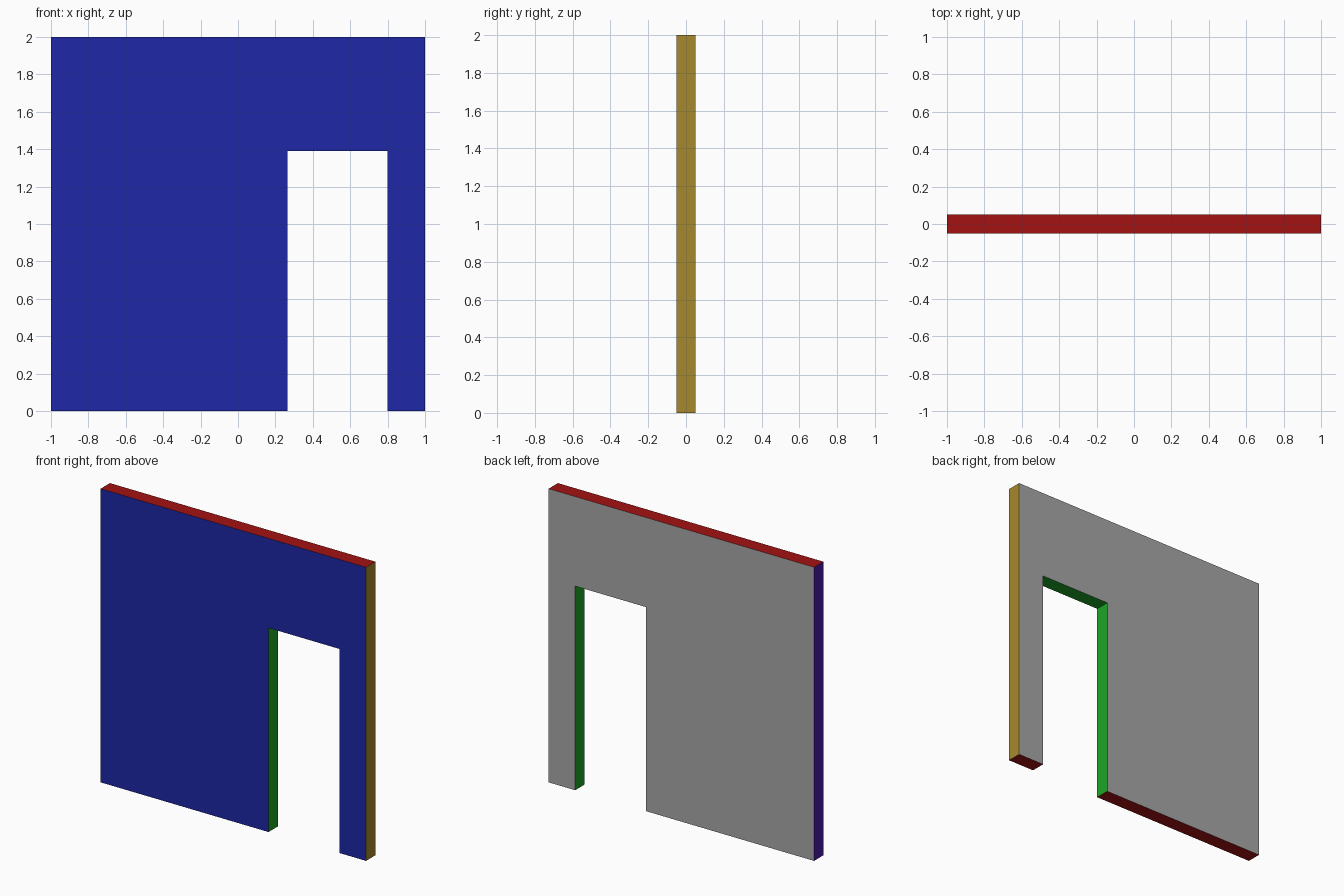
import bpy
import bmesh

if "Cube" in bpy.data.objects:
    bpy.data.objects.remove(bpy.data.objects["Cube"])

HALF_W, HEIGHT, HALF_T = 1.0, 2.0, 0.05
DOOR_L, DOOR_R, DOOR_H = 0.265, 0.80, 1.39

COLOURS = {
    "back_grey": (0.39, 0.39, 0.39, 1),
    "front_blue": (0.013, 0.02, 0.38, 1),
    "right_ochre": (0.38, 0.25, 0.026, 1),
    "left_purple": (0.07, 0.01, 0.38, 1),
    "edge_red": (0.37, 0.006, 0.006, 1),
    "doorway_green": (0.013, 0.38, 0.02, 1),
}

mesh = bpy.data.meshes.new("wall_with_doorway")
wall = bpy.data.objects.new("wall_with_doorway", mesh)
bpy.context.collection.objects.link(wall)

# One flat colour per side of the wall
slot = {}
for name, colour in COLOURS.items():
    mat = bpy.data.materials.new(name)
    mat.diffuse_color = colour
    mat.use_nodes = True
    mat.node_tree.nodes["Principled BSDF"].inputs["Base Color"].default_value = mat.diffuse_color
    slot[name] = len(mesh.materials)
    mesh.materials.append(mat)

# Wall outline with the doorway notch, extruded through the thickness
outline = [(-HALF_W, 0), (DOOR_L, 0), (DOOR_L, DOOR_H), (DOOR_R, DOOR_H),
           (DOOR_R, 0), (HALF_W, 0), (HALF_W, HEIGHT), (-HALF_W, HEIGHT)]
bm = bmesh.new()
front = bm.faces.new([bm.verts.new((x, -HALF_T, z)) for x, z in outline])
extruded = bmesh.ops.extrude_face_region(bm, geom=[front], use_keep_orig=True)
back_verts = [g for g in extruded["geom"] if isinstance(g, bmesh.types.BMVert)]
bmesh.ops.translate(bm, verts=back_verts, vec=(0, 2 * HALF_T, 0))
bmesh.ops.recalc_face_normals(bm, faces=bm.faces)


def side_of(face):
    """Name the side of the wall that a face belongs to."""
    c, n = face.calc_center_median(), face.normal
    if abs(n.y) > 0.5:
        return "front_blue" if n.y < 0 else "back_grey"
    if abs(n.z) > 0.5 and (c.z < 0.01 or c.z > HEIGHT - 0.01):
        return "edge_red"
    if c.x > HALF_W - 0.01:
        return "right_ochre"
    if c.x < -HALF_W + 0.01:
        return "left_purple"
    return "doorway_green"


for f in bm.faces:
    f.material_index = slot[side_of(f)]
bm.to_mesh(mesh)
bm.free()
